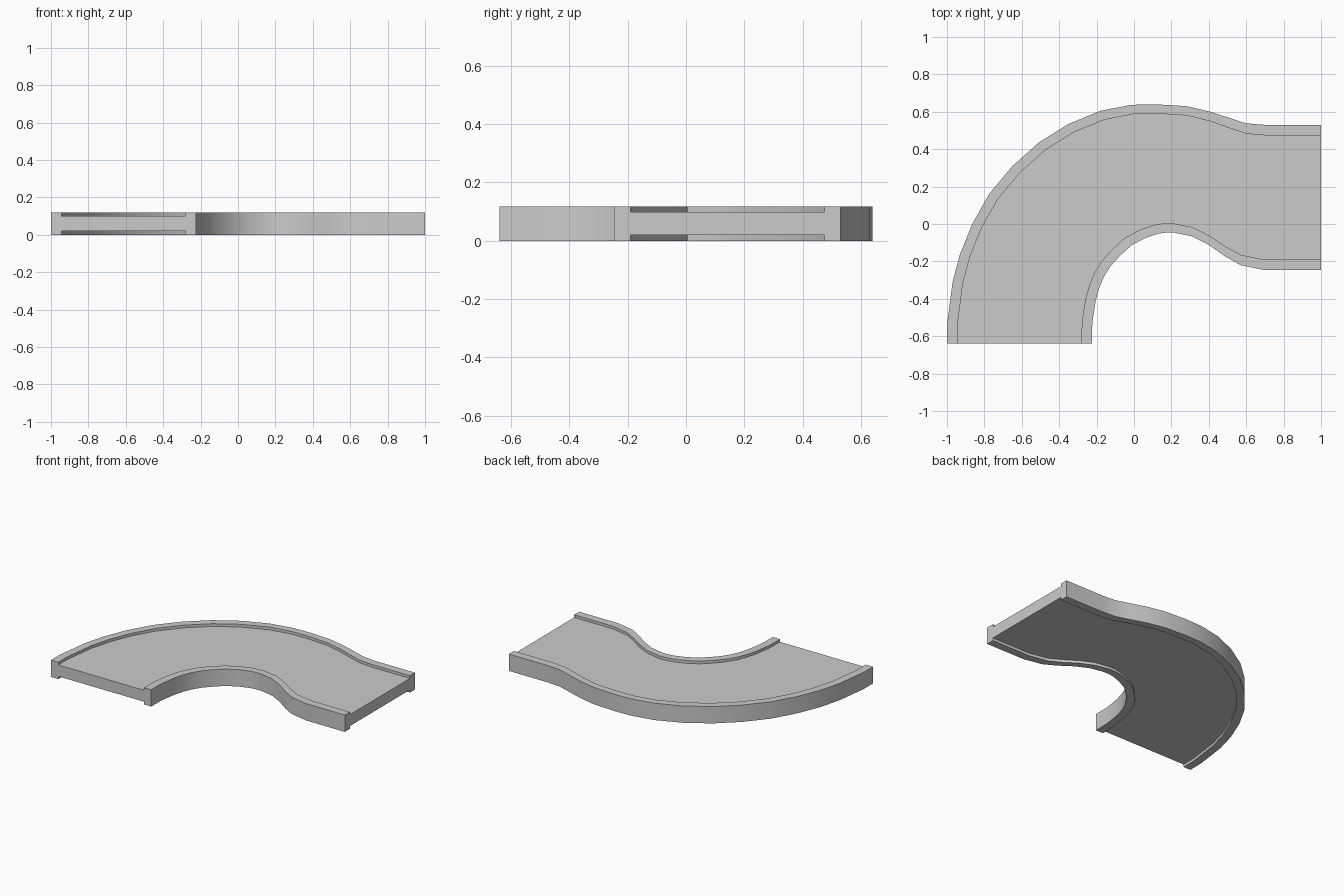
import bpy, bmesh
from mathutils import Vector

if "Cube" in bpy.data.objects:
    bpy.data.objects.remove(bpy.data.objects["Cube"])

# Matching stations along the bend: outer edge x, y, inner edge x, y
STATIONS = [
    (-1.00, -0.64, -0.225, -0.64), (-1.00, -0.54, -0.223, -0.53),
    (-0.97, -0.31, -0.205, -0.41), (-0.93, -0.16, -0.185, -0.34),
    (-0.865, 0.00, -0.16, -0.28), (-0.775, 0.16, -0.125, -0.225),
    (-0.65, 0.31, -0.075, -0.17), (-0.51, 0.435, -0.015, -0.115),
    (-0.35, 0.535, 0.06, -0.075), (-0.18, 0.605, 0.13, -0.052),
    (-0.015, 0.637, 0.17, -0.046), (0.11, 0.64, 0.21, -0.045),
    (0.28, 0.63, 0.31, -0.066), (0.41, 0.60, 0.40, -0.112),
    (0.51, 0.567, 0.49, -0.175), (0.60, 0.538, 0.57, -0.22),
    (0.70, 0.53, 0.70, -0.247), (1.00, 0.53, 1.00, -0.247),
]

# Cross-section: fraction across the width, height (deck between two raised lips)
H, TOP, BOTTOM, LIP = 0.118, 0.099, 0.019, 0.072
PROFILE = [
    (0, 0), (0, H), (LIP, H), (LIP, TOP), (1 - LIP, TOP), (1 - LIP, H),
    (1, H), (1, 0), (1 - LIP, 0), (1 - LIP, BOTTOM), (LIP, BOTTOM), (LIP, 0),
]


def ring(bm, station):
    outer, inner = Vector(station[:2]), Vector(station[2:])
    return [bm.verts.new((*outer.lerp(inner, t), z)) for t, z in PROFILE]


# Curved track piece: sweep the section through all stations
bm = bmesh.new()
rings = [ring(bm, s) for s in STATIONS]
n = len(PROFILE)
for a, b in zip(rings, rings[1:]):
    for i in range(n):
        j = (i + 1) % n
        bm.faces.new((a[i], a[j], b[j], b[i]))

# Flat ends: two lips and the deck between them
for r in (rings[0], rings[-1]):
    for ids in ((0, 1, 2, 3, 10, 11), (3, 4, 9, 10), (4, 5, 6, 7, 8, 9)):
        bm.faces.new([r[i] for i in ids])
bmesh.ops.recalc_face_normals(bm, faces=bm.faces[:])

mesh = bpy.data.meshes.new("curved_track")
bm.to_mesh(mesh)
bm.free()
track = bpy.data.objects.new("curved_track", mesh)
bpy.context.collection.objects.link(track)

# Smooth walls, crisp lip edges
bpy.context.view_layer.objects.active = track
track.select_set(True)
bpy.ops.object.shade_smooth_by_angle(angle=0.6)
